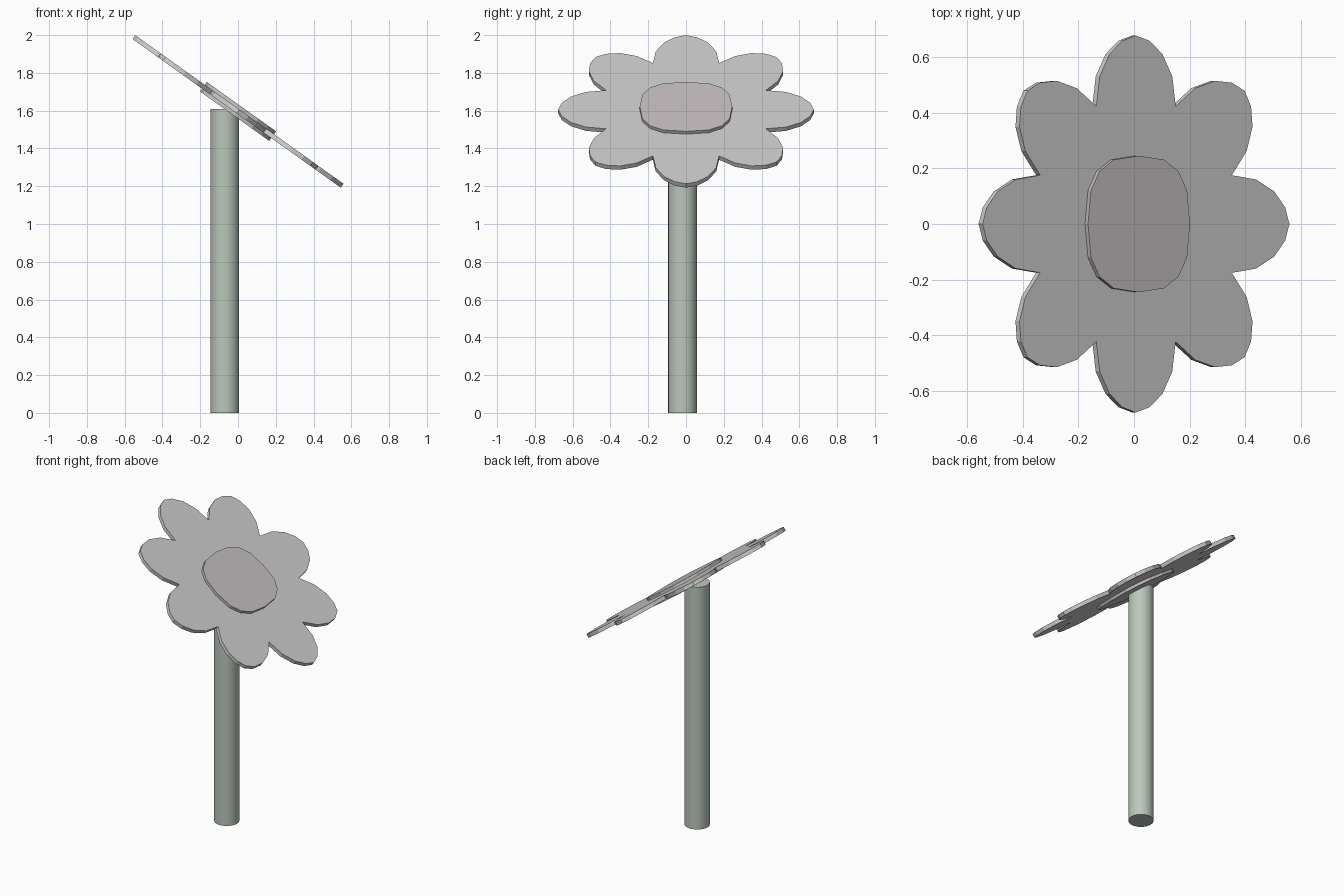
import bpy, bmesh, math

if "Cube" in bpy.data.objects:
    bpy.data.objects.remove(bpy.data.objects["Cube"])

TILT = math.radians(35.5)
CENTRE = (0, 0, 1.596)


def material(name, rgb):
    m = bpy.data.materials.new(name)
    m.diffuse_color = (*rgb, 1)
    m.use_nodes = True
    m.node_tree.nodes["Principled BSDF"].inputs["Base Color"].default_value = m.diffuse_color
    return m


def plate(name, outline, thickness):
    """Flat extruded outline, tilted into the flower-head plane."""
    bm = bmesh.new()
    h = thickness / 2
    face = bm.faces.new([bm.verts.new((x, y, -h)) for x, y in outline])
    ext = bmesh.ops.extrude_face_region(bm, geom=[face])
    top = [v for v in ext["geom"] if isinstance(v, bmesh.types.BMVert)]
    bmesh.ops.translate(bm, verts=top, vec=(0, 0, thickness))
    bmesh.ops.recalc_face_normals(bm, faces=bm.faces)
    mesh = bpy.data.meshes.new(name)
    bm.to_mesh(mesh)
    bm.free()
    ob = bpy.data.objects.new(name, mesh)
    bpy.context.collection.objects.link(ob)
    ob.location = CENTRE
    ob.rotation_euler = (0, TILT, 0)
    return ob


# Eight petals: one half-profile mirrored and turned around the centre
half = [(0.658, 0.06), (0.61, 0.117), (0.53, 0.16)]
profile = [(x, -y) for x, y in reversed(half)] + [(0.677, 0)] + half + [(0.423, 0.175)]
petal_outline = []
for k in range(8):
    c, s = math.cos(k * math.pi / 4), math.sin(k * math.pi / 4)
    petal_outline += [(x * c - y * s, x * s + y * c) for x, y in profile]
plate("petals", petal_outline, 0.025)


# Rounded-square centre showing on both sides of the petals
def soft(v):
    return math.copysign(abs(v) ** 0.74, v)


angles = [k * math.tau / 16 for k in range(16)]
core = plate("flower_centre",
             [(0.225 * soft(math.cos(a)), 0.245 * soft(math.sin(a))) for a in angles], 0.062)
core.data.materials.append(material("centre_tone", (0.55, 0.51, 0.52)))

# Upright stem, set slightly behind the head
bpy.ops.mesh.primitive_cylinder_add(vertices=32, radius=0.076, depth=1.61,
                                    location=(-0.07, -0.018, 0.805))
stem = bpy.context.object
stem.name = "stem"
stem.data.materials.append(material("stem_green", (0.5, 0.57, 0.5)))
bpy.ops.object.shade_smooth_by_angle()
